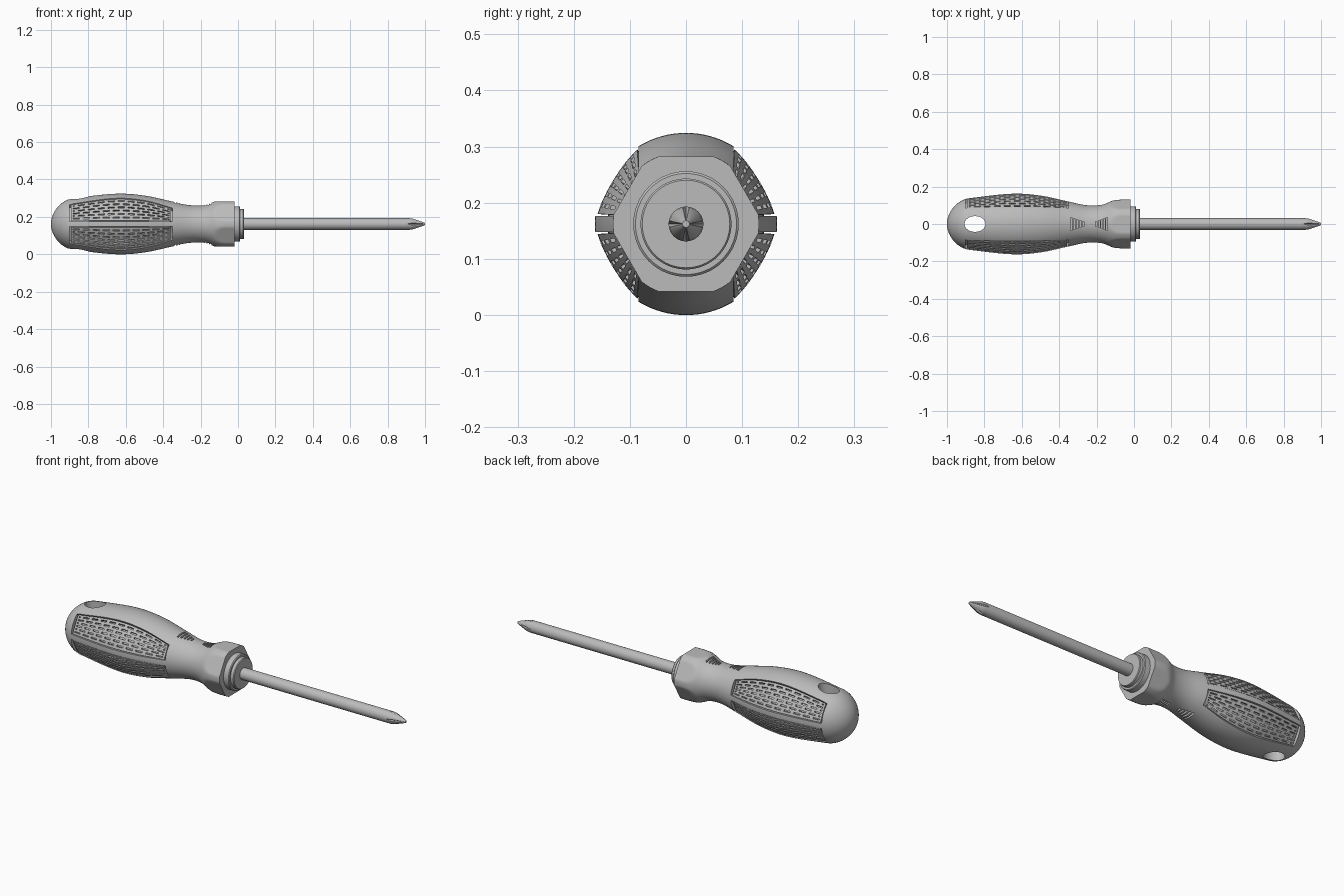
import bpy, bmesh, math
from mathutils import Matrix, Vector

AXIS_Z = 0.162          # height of the tool's long axis

if "Cube" in bpy.data.objects:
    bpy.data.objects.remove(bpy.data.objects["Cube"])

grey = bpy.data.materials.new("plain_grey")
grey.use_nodes = True
grey.diffuse_color = (0.5, 0.5, 0.5, 1)
grey.node_tree.nodes["Principled BSDF"].inputs["Base Color"].default_value = (0.5, 0.5, 0.5, 1)

# Handle outline: distance along the axis, radius
OUTLINE = [(-1, .122), (-.88, .138), (-.65, .162), (-.5, .152), (-.35, .12),
           (-.25, .1), (-.17, .103), (-.11, .126), (-.07, .13), (-.02, .13)]
CAP = -.88


def radius(x):
    """Smooth handle radius with a domed butt end."""
    last = len(OUTLINE) - 1
    i = max(k for k in range(last) if OUTLINE[k][0] <= x + 1e-9)

    def slope(k):
        a, b = OUTLINE[max(k - 1, 0)], OUTLINE[min(k + 1, last)]
        return (b[1] - a[1]) / (b[0] - a[0])

    (x0, r0), (x1, r1) = OUTLINE[i], OUTLINE[i + 1]
    h = x1 - x0
    t = (x - x0) / h
    r = (r0 * (1 + 2 * t) * (1 - t) ** 2 + r1 * t * t * (3 - 2 * t)
         + h * t * (1 - t) * (slope(i) * (1 - t) - slope(i + 1) * t))
    if x < CAP:
        r *= math.sqrt(max(0, 1 - ((CAP - x) / (1 + CAP)) ** 2))
    return r


def finish(name, bm, angle=30):
    bmesh.ops.recalc_face_normals(bm, faces=bm.faces)
    mesh = bpy.data.meshes.new(name)
    bm.to_mesh(mesh)
    bm.free()
    mesh.materials.append(grey)
    obj = bpy.data.objects.new(name, mesh)
    obj.location.z = AXIS_Z
    bpy.context.collection.objects.link(obj)
    smooth(obj, angle)
    return obj


def smooth(obj, angle=30):
    bpy.ops.object.select_all(action='DESELECT')
    obj.select_set(True)
    bpy.context.view_layer.objects.active = obj
    bpy.ops.object.shade_smooth_by_angle(angle=math.radians(angle))


def lathe(name, profile, sides, limit=None):
    """Closed solid of revolution about x; limit can flatten the section."""
    bm = bmesh.new()
    rings = []
    for x, r in profile:
        ring = []
        for k in range(sides):
            a = math.tau * k / sides
            q = min(r, limit(x, a)) if limit else r
            ring.append(bm.verts.new((x, q * math.cos(a), q * math.sin(a))))
        rings.append(ring)
    for a, b in zip(rings, rings[1:]):
        for k in range(sides):
            n = (k + 1) % sides
            bm.faces.new((a[k], a[n], b[n], b[k]))
    bm.faces.new(rings[0])
    bm.faces.new(rings[-1])
    return finish(name, bm)


def cut(obj, cutter):
    """Subtract the cutter, then discard it."""
    cutter.hide_render = True
    mod = obj.modifiers.new("cut", 'BOOLEAN')
    mod.operation = 'DIFFERENCE'
    mod.solver = 'EXACT'
    mod.object = cutter
    graph = bpy.context.evaluated_depsgraph_get()
    mesh = bpy.data.meshes.new_from_object(obj.evaluated_get(graph))
    obj.modifiers.clear()
    obj.data = mesh
    bpy.data.objects.remove(cutter)
    smooth(obj)


def slab(bm, xs, ts, sy, sz, outer, inner, keep=lambda i, j: True):
    """Curved plate over one quarter of the grip, made of the kept cells."""
    verts = {}

    def vert(i, j, d):
        if (i, j, d) not in verts:
            x, t = xs[i], ts[j]
            r = radius(x)
            a0, a1 = math.asin(.014 / r), math.acos(.085 / r)
            a = a0 + (a1 - a0) * t
            q = r + d - .008 * math.sin(math.pi * t)
            verts[i, j, d] = bm.verts.new((x, sy * q * math.cos(a), sz * q * math.sin(a)))
        return verts[i, j, d]

    nx, nt = len(xs) - 1, len(ts) - 1

    def solid(i, j):
        return 0 <= i < nx and 0 <= j < nt and keep(i, j)

    for i in range(nx):
        for j in range(nt):
            if not solid(i, j):
                continue
            loop = [(i, j), (i + 1, j), (i + 1, j + 1), (i, j + 1)]
            bm.faces.new([vert(*c, outer) for c in loop])
            bm.faces.new([vert(*c, inner) for c in reversed(loop)])
            sides = [(i, j - 1), (i + 1, j), (i, j + 1), (i - 1, j)]
            for k, near in enumerate(sides):
                if not solid(*near):
                    a, b = loop[k], loop[(k + 1) % 4]
                    bm.faces.new((vert(*b, outer), vert(*a, outer), vert(*a, inner), vert(*b, inner)))


def spread(a, b, n):
    return [a + (b - a) * k / n for k in range(n + 1)]


# Handle body with a rounded six-sided collar
def collar_flats(x, a):
    if x < -.2:
        return 1
    step = math.pi / 3
    off = (a - math.pi / 2 + step / 2) % step - step / 2
    return .12 / math.cos(off)


stations = [CAP - (1 + CAP) * math.cos(math.pi / 2 * k / 14) for k in range(14)]
stations[0] += .0002
stations += spread(CAP, -.02, 64)
handle = lathe("handle", [(x, radius(x)) for x in stations], 96, collar_flats)

# Cutters: grip recesses, hanging hole, stepped neck notches
QUARTERS = [(sy, sz) for sy in (-1, 1) for sz in (-1, 1)]
bm = bmesh.new()
for sy, sz in QUARTERS:
    slab(bm, spread(-.9, -.35, 24), spread(0, 1, 8), sy, sz, .03, -.022)
bmesh.ops.create_cone(bm, cap_ends=True, segments=48, radius1=1, radius2=1, depth=1,
                      matrix=Matrix.Translation((-.85, 0, 0)) @ Matrix.Diagonal((.056, .042, .5, 1)))
for sz in (-1, 1):
    for k in range(5):
        width = .07 - .011 * k
        for x in (-.335 + .016 * k, -.145 - .014 * k):
            place = Matrix.Translation((x, 0, sz * .115)) @ Matrix.Diagonal((.008, width, .06, 1))
            bmesh.ops.create_cube(bm, size=1, matrix=place)
cut(handle, finish("handle_cutter", bm))

# Grip panels: staggered slots pierced through curved plates
SLOT_ROWS, PERIODS = 6, 10
rows = [.03]
for k in range(SLOT_ROWS):
    rows += [rows[-1] + .09, rows[-1] + .145]
rows.append(.97)


def lattice(i, j):
    if j % 2 == 0 or i in (0, PERIODS * 6 - 1):
        return True
    return (i + 3 * (j // 2 % 2)) % 6 in (0, 5)


for sy, sz in QUARTERS:
    bm = bmesh.new()
    slab(bm, spread(-.892, -.358, PERIODS * 6), rows, sy, sz, -.003, -.013, lattice)
    side = "front" if sy < 0 else "back"
    finish(f"{side}_{'upper' if sz > 0 else 'lower'}_grip_panel", bm)

# Stepped ferrule in front of the collar
lathe("ferrule", [(-.04, .094), (.008, .094), (.012, .09), (.012, .081),
                  (.028, .081), (.032, .078)], 64)

# Shaft with a tapered cross point
shaft = lathe("shaft", [(0, .031), (.92, .031), (.935, .029), (.985, .012), (1, .006)], 48)
bm = bmesh.new()
start, end, half = Vector((.9, 0, .032)), Vector((1, 0, .006)), .035
tilt = math.atan2(start.z - end.z, end.x - start.x)
for k in range(4):
    place = (Matrix.Rotation(math.pi / 2 * k, 4, 'X')
             @ Matrix.Translation((start + end) / 2)
             @ Matrix.Rotation(tilt, 4, 'Y')
             @ Matrix.Translation((0, 0, half))
             @ Matrix.Rotation(math.pi / 2, 4, 'Y'))
    part = bmesh.new()
    bmesh.ops.create_cone(part, cap_ends=True, segments=4, radius1=half, radius2=half,
                          depth=.2, matrix=place)
    # One groove at a time keeps each cut clean
    cut(shaft, finish("groove_cutter", part))
bm.free()
